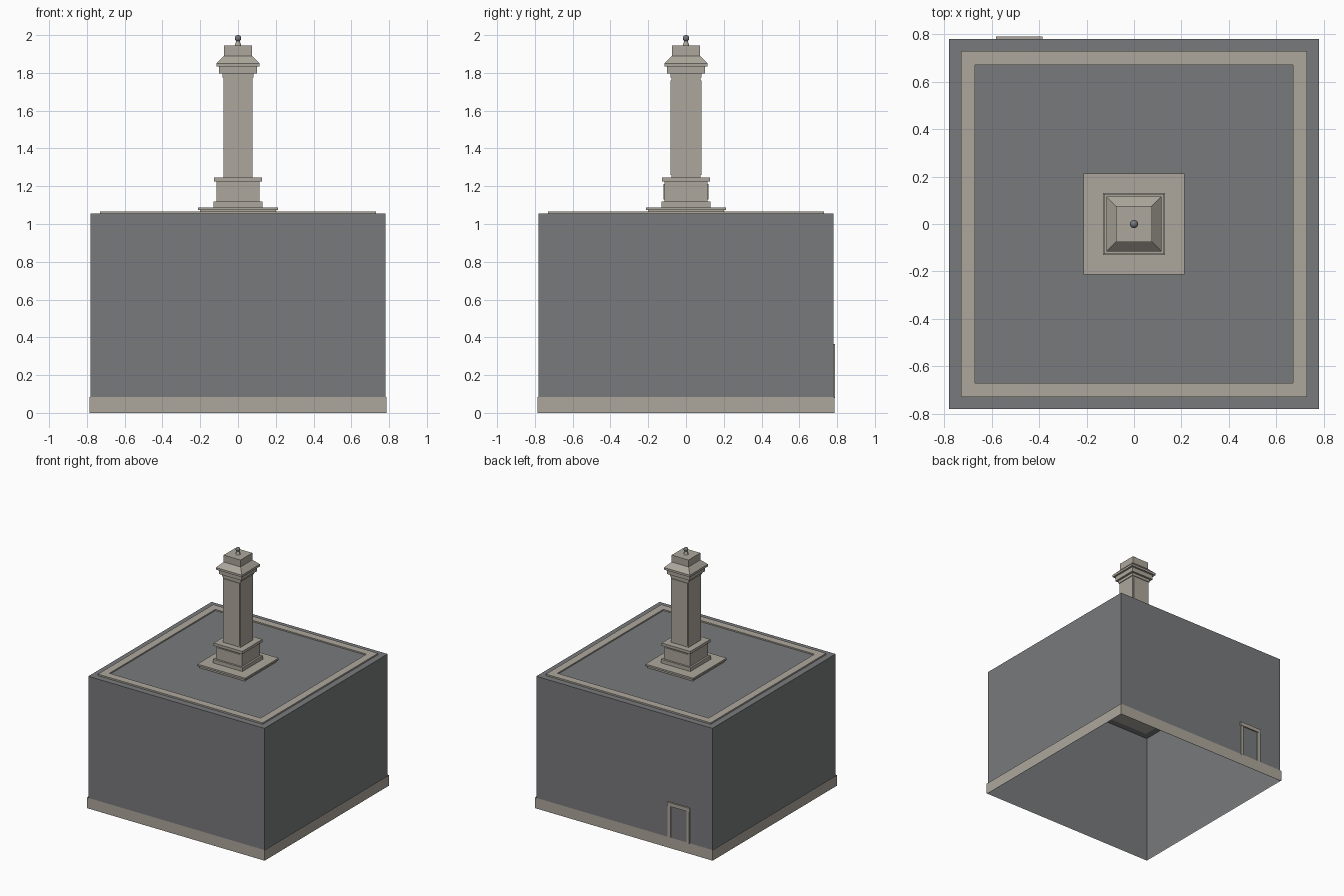
import bpy, bmesh, math

if "Cube" in bpy.data.objects:
    bpy.data.objects.remove(bpy.data.objects["Cube"])


def material(name, rgb):
    m = bpy.data.materials.new(name)
    m.diffuse_color = (*rgb, 1.0)
    m.use_nodes = True
    m.node_tree.nodes["Principled BSDF"].inputs["Base Color"].default_value = m.diffuse_color
    return m


STONE = material("pale_stone", (0.42, 0.39, 0.335))
GREY = material("slate_grey", (0.19, 0.193, 0.2))


def finish(name, bm, *mats):
    mesh = bpy.data.meshes.new(name)
    bm.normal_update()
    bm.to_mesh(mesh)
    bm.free()
    for m in mats:
        mesh.materials.append(m)
    ob = bpy.data.objects.new(name, mesh)
    bpy.context.collection.objects.link(ob)
    return ob


def square_loft(name, profile, mats, bottom=True, top=True, top_index=0):
    """Loft square rings given as (half width, height), from low to high."""
    bm = bmesh.new()
    rings = [[bm.verts.new((sx * h, sy * h, z)) for sx, sy in
              ((-1, -1), (1, -1), (1, 1), (-1, 1))] for h, z in profile]
    for a, b in zip(rings, rings[1:]):
        for i in range(4):
            j = (i + 1) % 4
            bm.faces.new((a[i], a[j], b[j], b[i]))
    if bottom:
        bm.faces.new(rings[0][::-1])
    if top:
        bm.faces.new(rings[-1]).material_index = top_index
    return finish(name, bm, *mats)


def box(name, lo, hi, mat):
    bm = bmesh.new()
    bmesh.ops.create_cube(bm, size=1)
    for v in bm.verts:
        v.co = [(lo[i] + hi[i]) / 2 + v.co[i] * (hi[i] - lo[i]) for i in range(3)]
    return finish(name, bm, mat)


# Hall: open-bottomed shell with a narrow roof lip, and a stone base course
square_loft("hall_walls", [(0.78, 0), (0.78, 1.055), (0.73, 1.055)], [GREY],
            bottom=False, top=False)
square_loft("base_course", [(0.787, 0), (0.787, 0.085)], [STONE],
            bottom=False, top=False)

# Roof slab: raised stone border around a sunken grey deck
square_loft("roof_border", [(0.73, 1.055), (0.73, 1.067), (0.67, 1.067), (0.67, 1.057)],
            [STONE, GREY], top_index=1)

# Door surround on the back wall
for x in (-0.58, -0.415):
    box("door_jamb", (x, 0.775, 0.08), (x + 0.025, 0.788, 0.34), STONE)
box("door_lintel", (-0.583, 0.775, 0.335), (-0.387, 0.79, 0.365), STONE)

# Tower: stepped pedestal
square_loft("tower_footing", [(0.2, 1.057), (0.2, 1.074), (0.212, 1.074), (0.212, 1.088)], [STONE])
square_loft("pedestal", [(0.13, 1.088), (0.13, 1.118), (0.115, 1.118), (0.115, 1.225),
                         (0.127, 1.225), (0.127, 1.247)], [STONE])

# Shaft with capital, sloped shoulder and top block
square_loft("tower_shaft", [(0.077, 1.247), (0.077, 1.775)], [STONE])
square_loft("capital", [(0.083, 1.775), (0.083, 1.797), (0.1, 1.797), (0.1, 1.833),
                        (0.115, 1.833), (0.115, 1.85), (0.075, 1.89), (0.075, 1.945)], [STONE])

# Thin raised panels on the front and back of shaft and pedestal
for s in (-1, 1):
    for part, half, y, z0, z1 in (("shaft_panel", 0.07, 0.077, 1.26, 1.76),
                                  ("pedestal_panel", 0.1, 0.115, 1.13, 1.213)):
        y0, y1 = sorted((s * (y - 0.002), s * (y + 0.005)))
        box(part, (-half, y0, z0), (half, y1, z1), STONE)

# Finial: small cone and ball
bpy.ops.mesh.primitive_cone_add(vertices=16, radius1=0.017, radius2=0.008, depth=0.03,
                                location=(0, 0, 1.96))
stem = bpy.context.object
stem.name = "finial_stem"
bpy.ops.object.shade_smooth_by_angle()
stem.data.materials.append(STONE)
bpy.ops.mesh.primitive_uv_sphere_add(segments=16, ring_count=10, radius=0.017,
                                     location=(0, 0, 1.983))
ball = bpy.context.object
ball.name = "finial_ball"
bpy.ops.object.shade_smooth_by_angle()
ball.data.materials.append(GREY)
